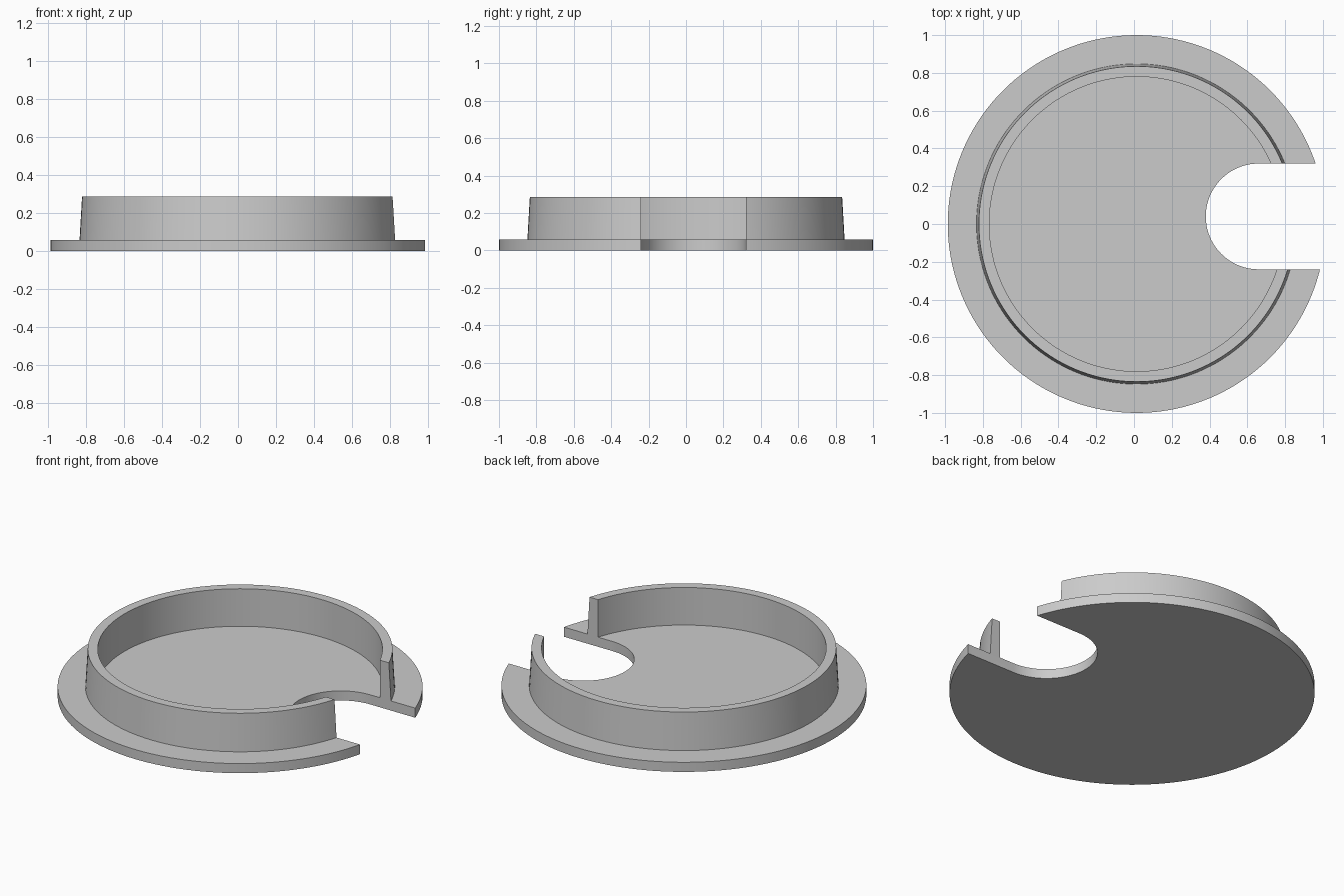
import bpy, bmesh, math

cube = bpy.data.objects.get("Cube")
if cube:
    bpy.data.objects.remove(cube, do_unlink=True)

CENTRE_X = 0.014
SEGMENTS = 144

grey = bpy.data.materials.new("plain grey")
grey.use_nodes = True
colour = (0.6, 0.6, 0.6, 1)
grey.diffuse_color = colour
grey.node_tree.nodes["Principled BSDF"].inputs["Base Color"].default_value = colour


def make_object(name, bm):
    bmesh.ops.recalc_face_normals(bm, faces=bm.faces)
    mesh = bpy.data.meshes.new(name)
    bm.to_mesh(mesh)
    bm.free()
    mesh.materials.append(grey)
    obj = bpy.data.objects.new(name, mesh)
    bpy.context.collection.objects.link(obj)
    return obj


def stack_loops(name, loops):
    """Join closed point loops with side walls and cap both ends."""
    bm = bmesh.new()
    rings = [[bm.verts.new(p) for p in loop] for loop in loops]
    for a, b in zip(rings, rings[1:]):
        for i in range(len(a)):
            j = (i + 1) % len(a)
            bm.faces.new((a[i], a[j], b[j], b[i]))
    bm.faces.new(rings[0])
    bm.faces.new(rings[-1])
    return make_object(name, bm)


def circle(radius, z):
    steps = [math.tau * i / SEGMENTS for i in range(SEGMENTS)]
    return [(CENTRE_X + radius * math.cos(a), radius * math.sin(a), z) for a in steps]


# Cap: flat flange with a tapered, hollow collar standing on it
floor, rim = 0.058, 0.285
profile = [(1, 0), (1, floor), (0.848, floor), (0.835, rim), (0.78, rim), (0.78, floor)]
cap = stack_loops("cable_cap", [circle(r, z) for r, z in profile])

# Cable slot: round inner end, open to the edge
slot_x, slot_y, slot_r = 0.66, 0.04, 0.28
arc = [math.pi / 2 + math.pi * i / 40 for i in range(41)]
outline = [(slot_x + slot_r * math.cos(a), slot_y + slot_r * math.sin(a)) for a in arc]
outline += [(1.5, slot_y - slot_r), (1.5, slot_y + slot_r)]
cutter = stack_loops("slot_cutter", [[(x, y, z) for x, y in outline] for z in (-0.5, 1)])
cutter.hide_render = True

cut = cap.modifiers.new("cable slot", "BOOLEAN")
cut.operation = "DIFFERENCE"
cut.solver = "EXACT"
cut.object = cutter

bpy.ops.object.select_all(action="DESELECT")
cap.select_set(True)
bpy.context.view_layer.objects.active = cap
bpy.ops.object.modifier_apply(modifier=cut.name)
bpy.data.objects.remove(cutter, do_unlink=True)
bpy.ops.object.shade_smooth_by_angle(angle=math.radians(30))
